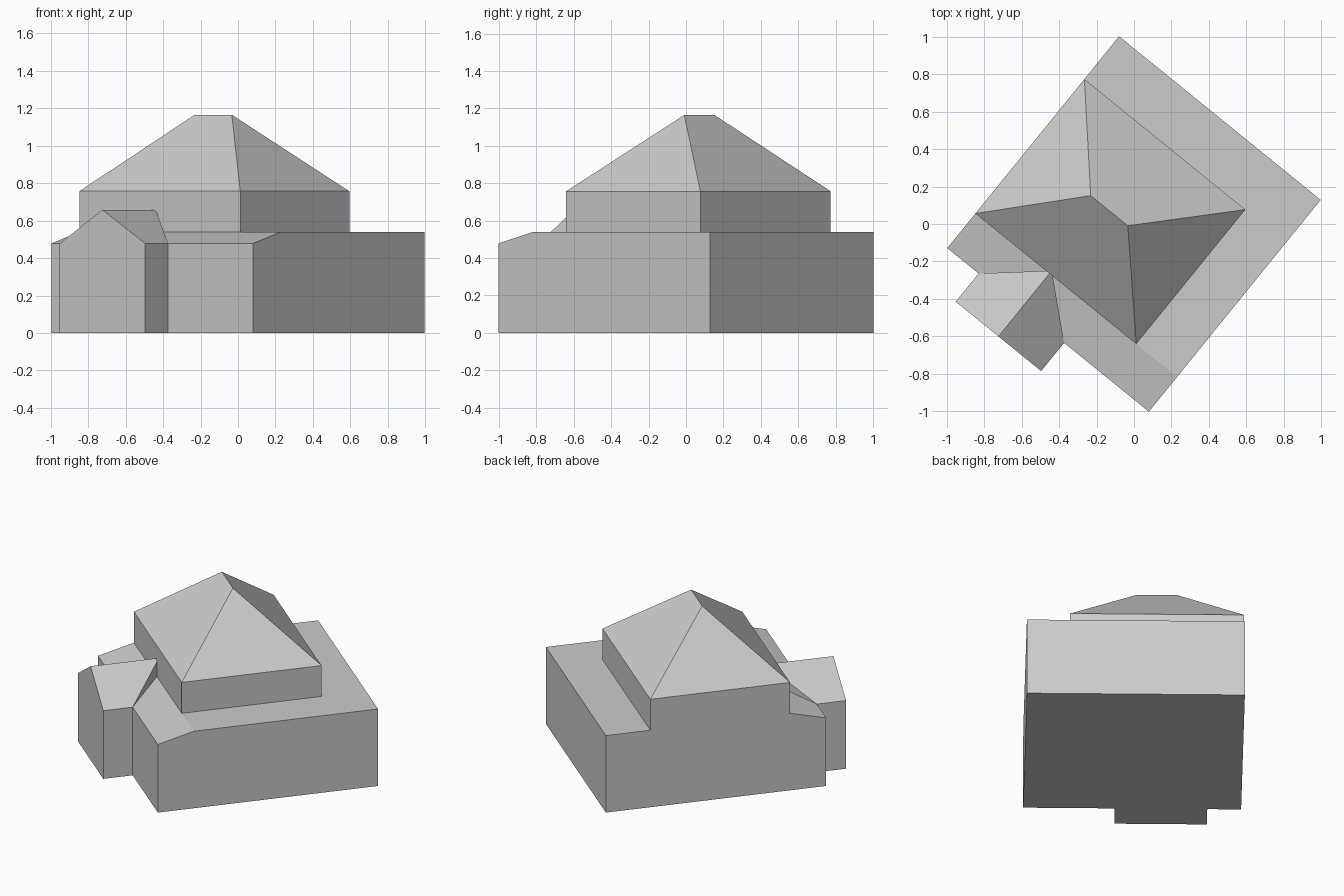
import bpy
import bmesh
import math
from mathutils import Matrix

cube = bpy.data.objects.get("Cube")
if cube:
    bpy.data.objects.remove(cube, do_unlink=True)

wall_grey = bpy.data.materials.new("plain_grey")
wall_grey.use_nodes = True
GREY = (0.6, 0.6, 0.6, 1)
wall_grey.diffuse_color = GREY
wall_grey.node_tree.nodes["Principled BSDF"].inputs["Base Color"].default_value = GREY

# The whole building is turned on its plot
TURN = Matrix.Rotation(math.radians(-39.05), 4, 'Z')


def flat_solid(name, points):
    """Closed flat-faced solid around its corner points."""
    bm = bmesh.new()
    for p in points:
        bm.verts.new(p)
    bmesh.ops.convex_hull(bm, input=bm.verts)
    bmesh.ops.dissolve_limit(bm, angle_limit=math.radians(0.5),
                             verts=bm.verts, edges=bm.edges)
    bmesh.ops.recalc_face_normals(bm, faces=bm.faces)
    bm.transform(TURN)
    mesh = bpy.data.meshes.new(name)
    bm.to_mesh(mesh)
    bm.free()
    mesh.materials.append(wall_grey)
    obj = bpy.data.objects.new(name, mesh)
    bpy.context.collection.objects.link(obj)
    return obj


def rectangle(x0, x1, y0, y1, z):
    return [(x, y, z) for x in (x0, x1) for y in (y0, y1)]


# Shared levels and wall lines
HALF_W, HALF_D = 0.693, 0.728
EAVE, FLAT, UPPER_EAVE, RIDGE = 0.478, 0.54, 0.757, 1.165
UPPER_FRONT, UPPER_BACK, UPPER_SIDE = -0.49, 0.434, 0.413

# Ground floor: flat roof with a sloping front strip
profile = [(-HALF_D, 0), (-HALF_D, EAVE), (UPPER_FRONT, FLAT), (HALF_D, FLAT), (HALF_D, 0)]
flat_solid("ground_floor", [(x, y, z) for x in (-HALF_W, HALF_W) for y, z in profile])

# Upper floor, flush with one side wall
upper = (-HALF_W, UPPER_SIDE, UPPER_FRONT, UPPER_BACK)
flat_solid("upper_floor", rectangle(*upper, FLAT) + rectangle(*upper, UPPER_EAVE))

# Hipped main roof with a short ridge
ridge_y = (UPPER_FRONT + UPPER_BACK) / 2
flat_solid("main_roof", rectangle(*upper, UPPER_EAVE)
           + [(x, ridge_y, RIDGE) for x in (-0.275, -0.02)])

# Gabled porch whose roof tapers back to the upper wall
PORCH_X, PORCH_HALF, PORCH_FRONT, PORCH_TOP = -0.184, 0.294, -0.922, 0.658
APEX_Y = -0.47
sides = (PORCH_X - PORCH_HALF, PORCH_X + PORCH_HALF, PORCH_FRONT, -HALF_D)
flat_solid("porch", rectangle(*sides, 0) + rectangle(*sides, EAVE)
           + [(PORCH_X, PORCH_FRONT, PORCH_TOP),
              (PORCH_X, APEX_Y, PORCH_TOP), (PORCH_X, APEX_Y, 0.3)])
